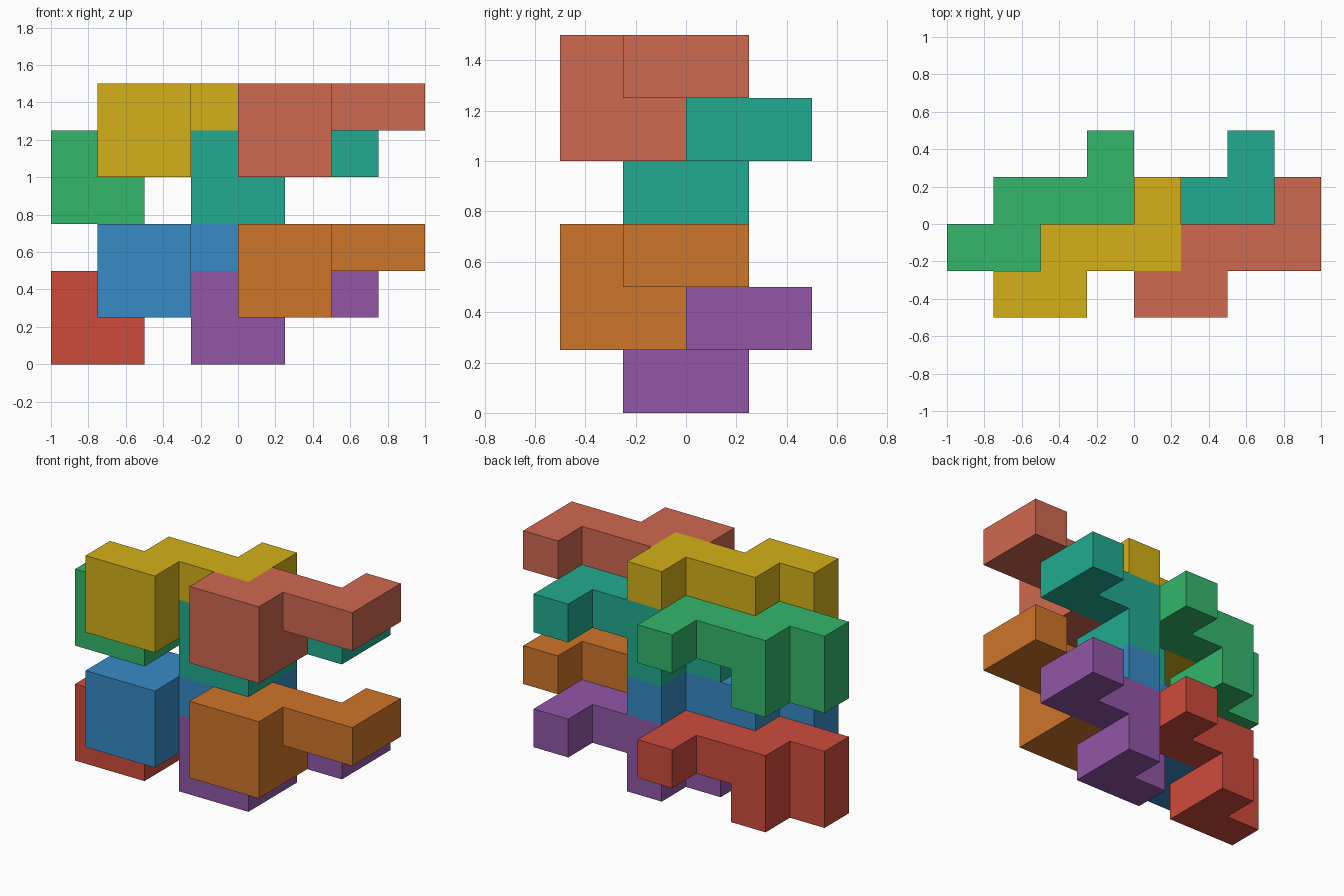
import bpy, bmesh
from mathutils import Matrix, Vector

if "Cube" in bpy.data.objects:
    bpy.data.objects.remove(bpy.data.objects["Cube"])

U = 0.25  # edge of one unit cell

# One interlocking piece: a zigzag upper layer with a short foot below it
UPPER = [(0, -2), (1, -2), (1, -1), (2, -1), (3, -1), (3, 0)]
FOOT = [(0, -2), (1, -2), (1, -1)]
CELLS = [(x, y, 1) for x, y in UPPER] + [(x, y, 0) for x, y in FOOT]


def linear(hex_code):
    rgb = [int(hex_code[i:i + 2], 16) / 255 for i in (0, 2, 4)]
    return [c / 12.92 if c <= 0.04045 else ((c + 0.055) / 1.055) ** 2.4 for c in rgb] + [1]


def piece_mesh():
    bm = bmesh.new()
    for c in CELLS:
        centre = (Vector(c) + Vector((0.5, 0.5, 0.5))) * U
        bmesh.ops.create_cube(bm, size=U, matrix=Matrix.Translation(centre))
    bmesh.ops.remove_doubles(bm, verts=bm.verts, dist=0.001)
    # Walls shared by two neighbouring cells are internal
    def key(f):
        return tuple(round(v * 1000) for v in f.calc_center_median())
    seen = {}
    for f in bm.faces:
        seen.setdefault(key(f), []).append(f)
    # after welding, a shared wall is either doubled or has edges with 3+ faces
    inner = set()
    filled = set(CELLS)
    for f in bm.faces:
        p = f.calc_center_median() / U
        n = f.normal
        sides = [tuple(int((q // 1)) for q in p + n * s) for s in (0.4, -0.4)]
        if all(s in filled for s in sides):
            inner.add(f)
    bmesh.ops.delete(bm, geom=list(inner), context='FACES')
    bmesh.ops.recalc_face_normals(bm, faces=bm.faces)
    # Merge the cell grid into plain flat faces
    bmesh.ops.dissolve_limit(bm, angle_limit=0.01, verts=bm.verts, edges=bm.edges)
    mesh = bpy.data.meshes.new("piece")
    bm.to_mesh(mesh)
    bm.free()
    return mesh


# Piece positions in cells: two identical tiers of four
PIECES = [
    ("lower_back_left_piece", (-4, 1, 0), "CE4B3C"),
    ("lower_back_right_piece", (-1, 1, 0), "9156A5"),
    ("lower_front_left_piece", (-3, 0, 1), "378BC6"),
    ("lower_front_right_piece", (0, 0, 1), "CF752A"),
    ("upper_back_left_piece", (-4, 1, 3), "33B76B"),
    ("upper_back_right_piece", (-1, 1, 3), "22AB90"),
    ("upper_front_left_piece", (-3, 0, 4), "D4B018"),
    ("upper_front_right_piece", (0, 0, 4), "CF6850"),
]

base = piece_mesh()
for name, cell, colour in PIECES:
    mesh = base.copy()
    mesh.name = name
    mat = bpy.data.materials.new(name + "_colour")
    mat.diffuse_color = linear(colour)
    mat.use_nodes = True
    mat.node_tree.nodes["Principled BSDF"].inputs["Base Color"].default_value = mat.diffuse_color
    mesh.materials.append(mat)
    obj = bpy.data.objects.new(name, mesh)
    obj.location = Vector(cell) * U
    bpy.context.collection.objects.link(obj)
bpy.data.meshes.remove(base)
